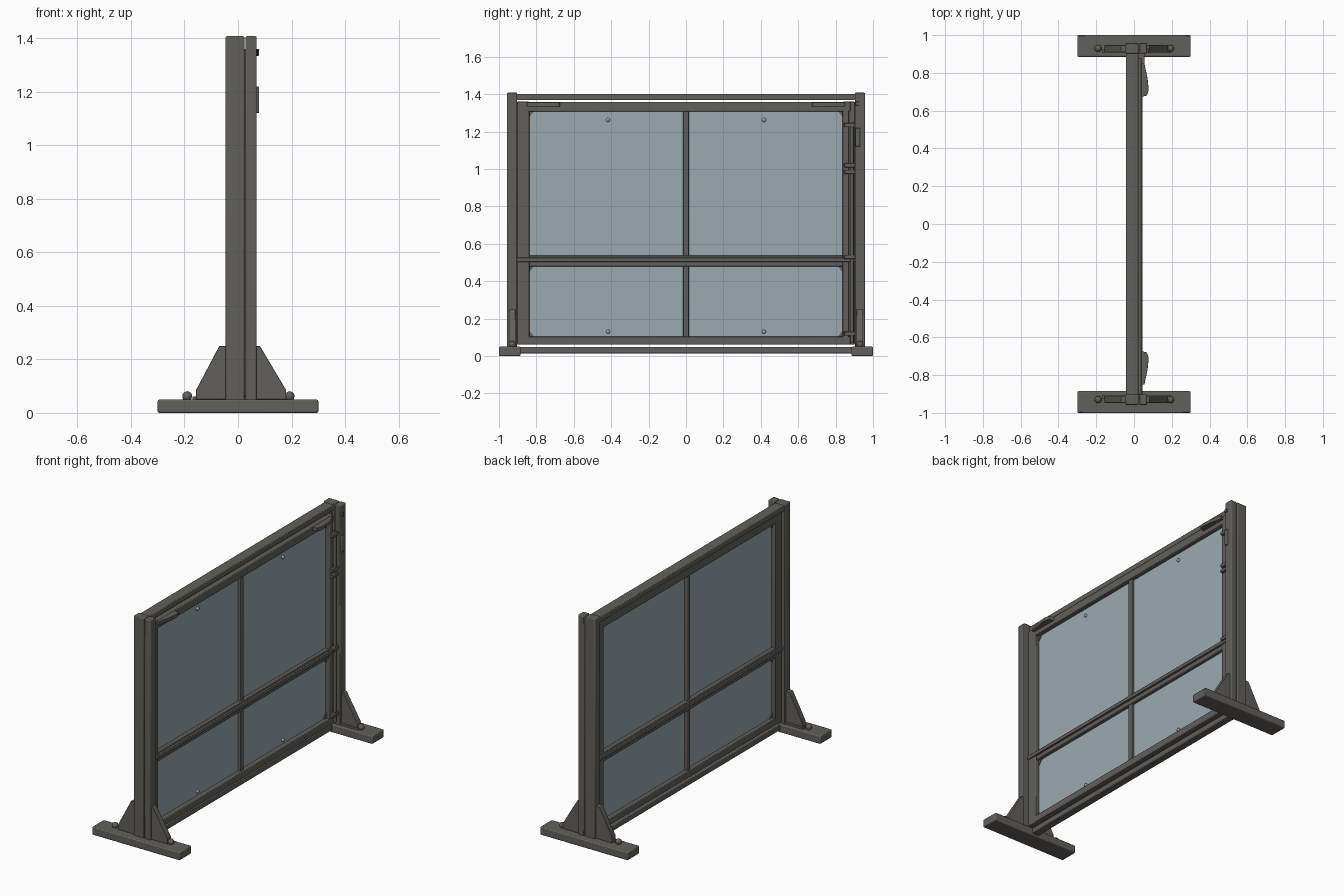
import bpy, bmesh, math
from mathutils import Vector

if "Cube" in bpy.data.objects:
    bpy.data.objects.remove(bpy.data.objects["Cube"])


def material(name, rgb):
    m = bpy.data.materials.new(name)
    m.diffuse_color = (*rgb, 1)
    m.use_nodes = True
    m.node_tree.nodes["Principled BSDF"].inputs["Base Color"].default_value = m.diffuse_color
    return m


FRAME = material("dark weathered metal", (0.122, 0.117, 0.103))
GLASS = material("pale blue grey pane", (0.33, 0.40, 0.43))


def finish(bm, name, mat, bevel=0.0, smooth=True):
    bmesh.ops.recalc_face_normals(bm, faces=bm.faces)
    me = bpy.data.meshes.new(name)
    bm.to_mesh(me)
    bm.free()
    ob = bpy.data.objects.new(name, me)
    bpy.context.collection.objects.link(ob)
    me.materials.append(mat)
    if bevel:
        b = ob.modifiers.new("soft edge", 'BEVEL')
        b.width, b.segments = bevel, 2
    if smooth:
        bpy.ops.object.select_all(action='DESELECT')
        ob.select_set(True)
        bpy.context.view_layer.objects.active = ob
        bpy.ops.object.shade_smooth_by_angle(angle=math.radians(35))
    return ob


def box(name, x, y, z, mat=FRAME, bevel=0.004):
    bm = bmesh.new()
    bmesh.ops.create_cube(bm, size=1)
    for v in bm.verts:
        for i, (a, b) in enumerate((x, y, z)):
            v.co[i] = a if v.co[i] < 0 else b
    return finish(bm, name, mat, bevel)


def prism(name, pts, plane, lo, hi, bevel=0.002):
    # polygon in plane 'xz' / 'yz' / 'xy', extruded along the remaining axis
    ia, ib = ["xyz".index(c) for c in plane]
    ic = 3 - ia - ib
    bm = bmesh.new()
    vs = []
    for a, b in pts:
        co = Vector((0, 0, 0))
        co[ia], co[ib], co[ic] = a, b, lo
        vs.append(bm.verts.new(co))
    f = bm.faces.new(vs)
    ext = bmesh.ops.extrude_face_region(bm, geom=[f])
    for v in ext["geom"]:
        if isinstance(v, bmesh.types.BMVert):
            v.co[ic] = hi
    return finish(bm, name, FRAME, bevel)


def rod(name, x, y, z0, z1, r):
    bm = bmesh.new()
    bmesh.ops.create_cone(bm, cap_ends=True, segments=12, radius1=r, radius2=r, depth=z1 - z0)
    bmesh.ops.translate(bm, verts=bm.verts, vec=(x, y, (z0 + z1) / 2))
    return finish(bm, name, FRAME)


def knob(name, co, r, mat):
    bm = bmesh.new()
    bmesh.ops.create_icosphere(bm, subdivisions=2, radius=r)
    bmesh.ops.translate(bm, verts=bm.verts, vec=co)
    return finish(bm, name, mat)


def span(s, a, b):
    return (a, b) if s > 0 else (-b, -a)


# End stands: foot, twin posts, triangular braces, bolts
for s, side in ((-1, "front"), (1, "back")):
    box(f"{side}_foot", (-0.30, 0.30), span(s, 0.885, 1.0), (0, 0.05), bevel=0.006)
    yp = span(s, 0.903, 0.957)
    box(f"{side}_main_post", (-0.046, 0.024), yp, (0.045, 1.408), bevel=0.005)
    box(f"{side}_second_post", (0.028, 0.070), yp, (0.045, 1.408), bevel=0.005)
    yb = span(s, 0.912, 0.947)
    prism(f"{side}_brace_left", [(-0.04, 0.05), (-0.157, 0.05), (-0.157, 0.085), (-0.07, 0.25), (-0.04, 0.25)], "xz", *yb)
    prism(f"{side}_brace_right", [(0.06, 0.05), (0.18, 0.05), (0.18, 0.085), (0.082, 0.25), (0.06, 0.25)], "xz", *yb)
    for x in (-0.19, 0.193):
        knob(f"{side}_foot_bolt", (x, s * 0.93, 0.062), 0.019, FRAME)
    # brace foot clips
    box(f"{side}_brace_clip", (-0.17, 0.19), span(s, 0.905, 0.925), (0.045, 0.062), bevel=0.002)

# Long rails joining the stands
box("top_rail", (-0.042, 0.024), (-0.91, 0.91), (1.368, 1.402))
box("bottom_rail", (-0.024, 0.024), (-0.89, 0.89), (0.013, 0.048))

# Panel frame
FX = (-0.024, 0.040)
box("panel_left_stile", FX, (-0.904, -0.838), (0.062, 1.36))
box("panel_right_stile", FX, (0.838, 0.872), (0.062, 1.36))
box("panel_right_stile_back", (-0.024, 0.015), (0.86, 0.904), (0.062, 1.36))
box("panel_top_rail", FX, (-0.88, 0.88), (1.308, 1.358))
box("panel_bottom_rail", FX, (-0.88, 0.88), (0.062, 0.105))
box("panel_middle_rail", (-0.024, 0.034), (-0.86, 0.86), (0.478, 0.538))
box("middle_rail_strip", (-0.034, 0.046), (-0.905, 0.905), (0.503, 0.526), bevel=0.003)
box("centre_mullion", (-0.018, 0.030), (-0.015, 0.015), (0.08, 1.33))

# Panes, with corner plates and fixing knobs
for y in ((-0.85, -0.01), (0.01, 0.85)):
    for z, label in (((0.09, 0.49), "lower"), ((0.52, 1.32), "upper")):
        box(f"{label}_pane", (0.0, 0.012), y, z, GLASS, 0)
for s in (-1, 1):
    for z, d in ((0.105, 1), (0.478, -1), (1.308, -1)):
        c = s * 0.838
        prism("corner_plate", [(c, z), (c - s * 0.024, z), (c - s * 0.012, z + d * 0.016), (c, z + d * 0.03)],
              "yz", -0.006, 0.018, 0)
    for z in (0.13, 1.262):
        knob("pane_knob", (0.014, s * 0.417, z), 0.011, GLASS)

# Latch levers under the top rail
for s in (-1, 1):
    prism("latch_lever", [(0.03, s * 0.85), (0.055, s * 0.85), (0.072, s * 0.77), (0.078, s * 0.71), (0.068, s * 0.68), (0.03, s * 0.67)],
          "xy", 1.334, 1.356)

# Hinge rod and brackets beside the right stile
rod("hinge_rod", 0.042, 0.888, 0.07, 1.25, 0.009)
for z in (0.12, 0.53, 0.985, 1.02, 1.235):
    box("hinge_bracket", (0.015, 0.056), (0.845, 0.905), (z - 0.011, z + 0.011), bevel=0.003)
box("post_latch", (0.065, 0.079), (0.905, 0.93), (1.12, 1.22))
box("post_catch", (0.065, 0.079), (0.905, 0.925), (1.34, 1.36), bevel=0.002)
